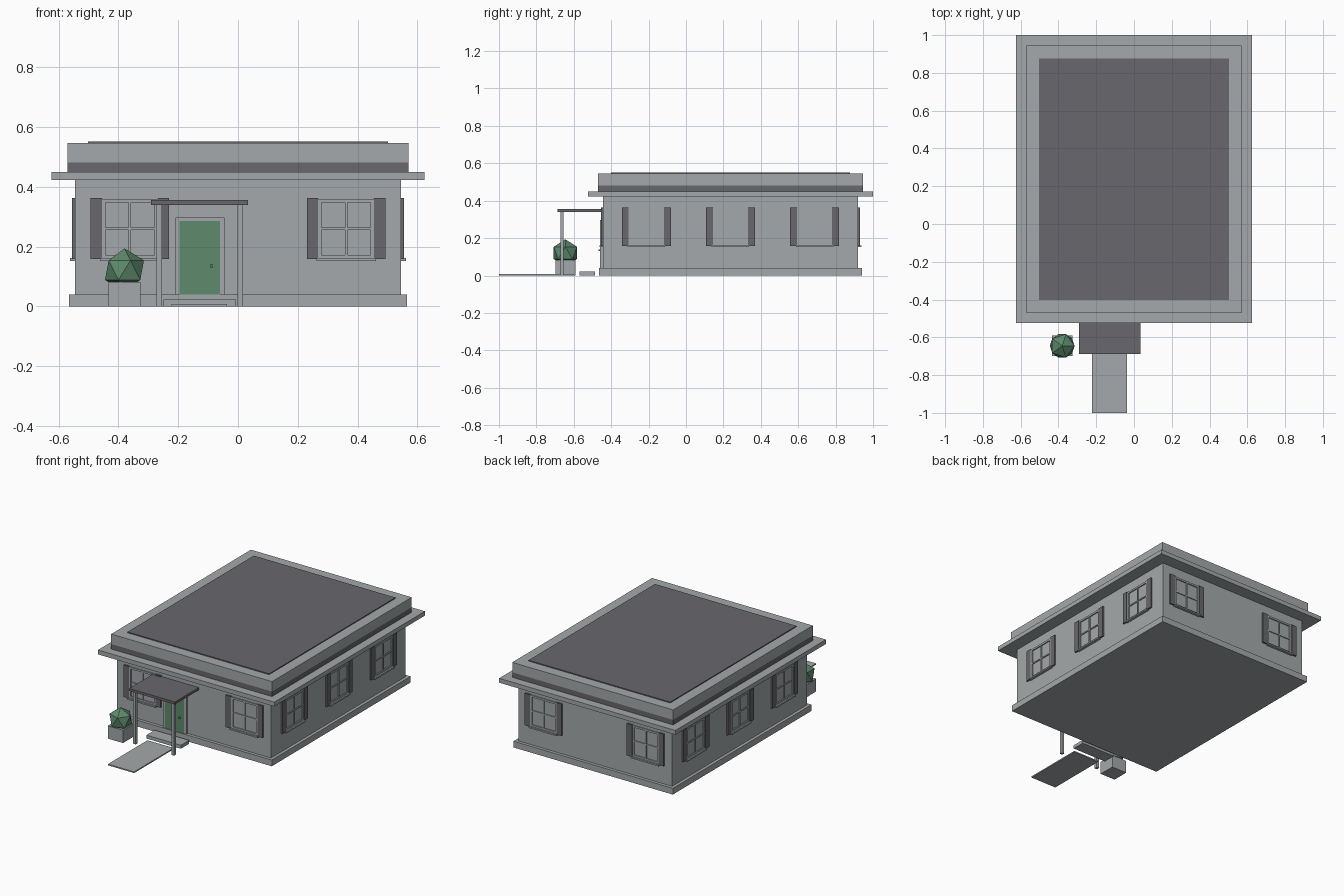
import bpy, bmesh, math
from mathutils import Matrix, Vector

if "Cube" in bpy.data.objects:
    bpy.data.objects.remove(bpy.data.objects["Cube"])


def material(name, rgb):
    m = bpy.data.materials.new(name)
    m.diffuse_color = (*rgb, 1)
    m.use_nodes = True
    m.node_tree.nodes["Principled BSDF"].inputs["Base Color"].default_value = m.diffuse_color
    return m


GREY = material("pale grey", (0.37, 0.395, 0.405))
DARK = material("dark grey", (0.138, 0.136, 0.15))
GREEN = material("green", (0.112, 0.254, 0.15))


def boxes(name, mat, spans, frame=Matrix()):
    """One object from boxes given as (x0, x1, y0, y1, z0, z1)."""
    bm = bmesh.new()
    for x0, x1, y0, y1, z0, z1 in spans:
        mid = Vector((x0 + x1, y0 + y1, z0 + z1)) / 2
        size = Matrix.Diagonal((x1 - x0, y1 - y0, z1 - z0, 1))
        bmesh.ops.create_cube(bm, size=1, matrix=frame @ Matrix.Translation(mid) @ size)
    me = bpy.data.meshes.new(name)
    bm.to_mesh(me)
    bm.free()
    me.materials.append(mat)
    ob = bpy.data.objects.new(name, me)
    bpy.context.collection.objects.link(ob)
    return ob


# House shell: stacked slabs sharing one centre
CY, HX, HY = 0.2375, 0.545, 0.6825


def slab(name, mat, grow, z0, z1):
    x, y = HX + grow, HY + grow
    boxes(name, mat, [(-x, x, CY - y, CY + y, z0, z1)])


slab("foundation", GREY, 0.02, 0, 0.04)
slab("walls", GREY, 0, 0.04, 0.422)
slab("eave", GREY, 0.08, 0.422, 0.45)
slab("roof_band", DARK, 0.025, 0.45, 0.482)
slab("parapet", GREY, 0.025, 0.482, 0.546)
slab("roof_panel", DARK, -0.043, 0.546, 0.552)


# Windows: local x runs along the wall, local -y points outward
def window(name, x, y, turn):
    f = Matrix.Translation((x, y, 0)) @ Matrix.Rotation(turn, 4, 'Z')
    w, z0, z1, t = 0.094, 0.16, 0.36, 0.012
    mz = (z0 + z1) / 2
    boxes(name + "_frame", GREY, [
        (-w, -w + t, -0.007, 0.002, z0, z1),
        (w - t, w, -0.007, 0.002, z0, z1),
        (-w + t, w - t, -0.007, 0.002, z1 - t, z1),
        (-w + t, w - t, -0.007, 0.002, z0, z0 + t),
        (-0.004, 0.004, -0.006, 0.002, z0 + t, z1 - t),
        (-w + t, w - t, -0.0055, 0.002, mz - 0.004, mz + 0.004)], f)
    boxes(name + "_sill", GREY, [(-w - 0.006, w + 0.006, -0.017, 0.002, 0.152, 0.161)], f)
    boxes(name + "_shutters", DARK, [
        (s * 0.1125 - 0.0185, s * 0.1125 + 0.0185, -0.01, 0.002, 0.158, 0.363)
        for s in (-1, 1)], f)


for i, x in enumerate((-0.362, 0.362)):
    window(f"front_window_{i}", x, CY - HY, 0)
    window(f"back_window_{i}", x, CY + HY, math.pi)
for i, dy in enumerate((-0.45, 0, 0.45)):
    window(f"right_window_{i}", HX, CY + dy, math.pi / 2)
    window(f"left_window_{i}", -HX, CY + dy, -math.pi / 2)

# Front door with surround and knob
FY = CY - HY
boxes("door_surround", GREY, [
    (-0.21, -0.195, FY - 0.014, FY + 0.002, 0.04, 0.298),
    (-0.06, -0.045, FY - 0.014, FY + 0.002, 0.04, 0.298),
    (-0.195, -0.06, FY - 0.014, FY + 0.002, 0.285, 0.298)])
boxes("door", GREEN, [(-0.195, -0.06, FY - 0.016, FY + 0.002, 0.04, 0.285)])
boxes("door_knob", GREEN, [(-0.094, -0.084, FY - 0.024, FY - 0.015, 0.13, 0.14)])

# Porch canopy, posts, step and path
boxes("canopy", DARK, [(-0.291, 0.034, -0.687, FY, 0.339, 0.355)])
boxes("porch_posts", GREY, [(x - 0.009, x + 0.009, -0.672, -0.654, 0, 0.339)
                            for x in (-0.264, 0.008)])
boxes("front_step", GREY, [(-0.25, -0.006, -0.57, -0.486, 0, 0.022)])
boxes("path", GREY, [(-0.222, -0.036, -1.0, -0.6, 0, 0.008)])

# Planter and shrub
boxes("planter", GREY, [(-0.434, -0.326, -0.699, -0.591, 0, 0.082)])
bpy.ops.mesh.primitive_ico_sphere_add(subdivisions=1, radius=0.073,
                                      location=(-0.38, -0.645, 0.121))
shrub = bpy.context.object
shrub.name = "shrub"
shrub.data.materials.append(GREEN)
